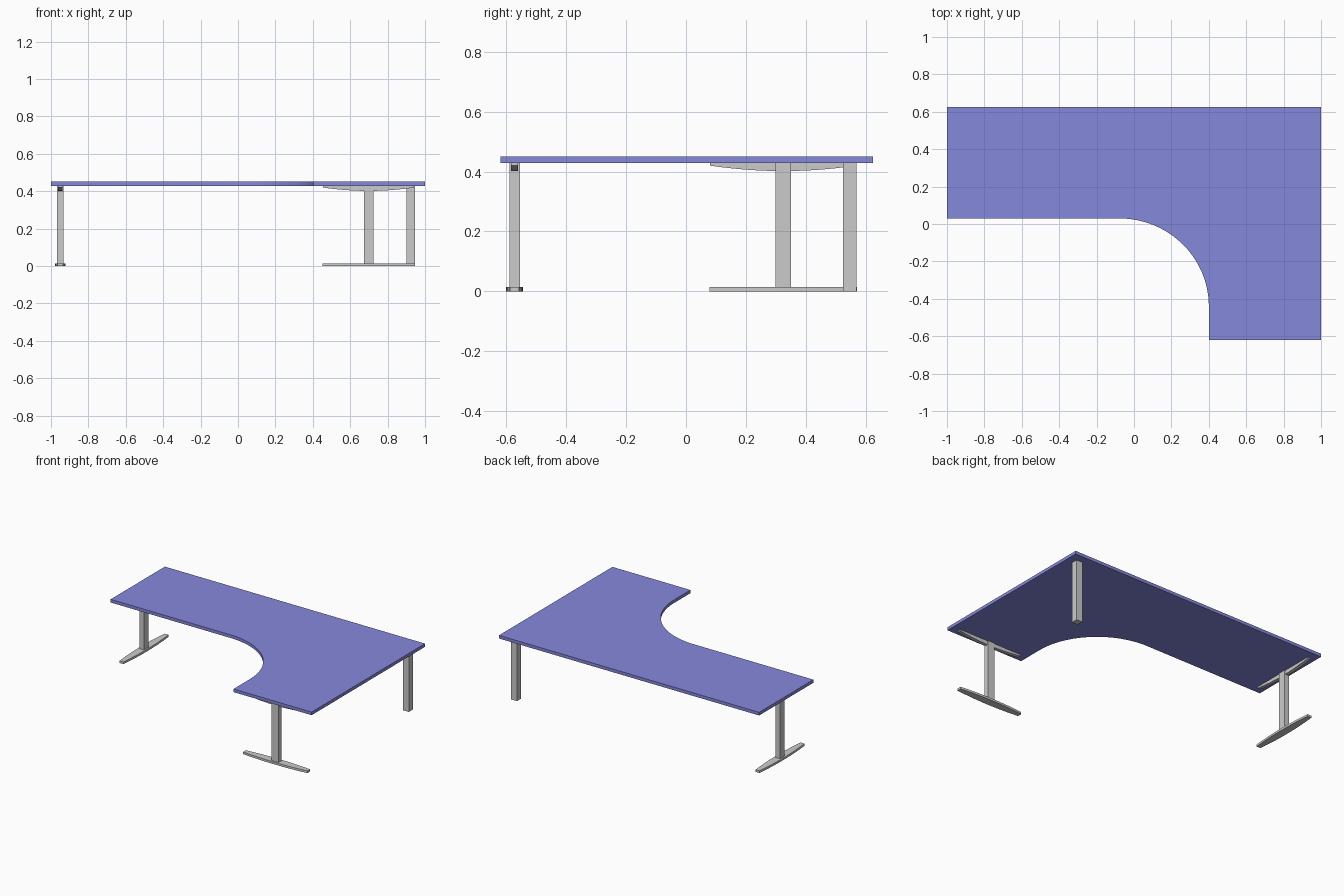
import bpy, bmesh, math
from mathutils import Matrix, Vector

if "Cube" in bpy.data.objects:
    bpy.data.objects.remove(bpy.data.objects["Cube"])


def prism(name, outline, depth, matrix=None):
    """Extrude a 2D outline along local z, then place it."""
    bm = bmesh.new()
    face = bm.faces.new([bm.verts.new((x, y, 0)) for x, y in outline])
    ext = bmesh.ops.extrude_face_region(bm, geom=[face])
    verts = [v for v in ext["geom"] if isinstance(v, bmesh.types.BMVert)]
    bmesh.ops.translate(bm, verts=verts, vec=(0, 0, depth))
    bmesh.ops.recalc_face_normals(bm, faces=bm.faces)
    if matrix:
        bm.transform(matrix)
    mesh = bpy.data.meshes.new(name)
    bm.to_mesh(mesh)
    bm.free()
    obj = bpy.data.objects.new(name, mesh)
    bpy.context.collection.objects.link(obj)
    return obj


def rect(w, d):
    return [(-w / 2, -d / 2), (w / 2, -d / 2), (w / 2, d / 2), (-w / 2, d / 2)]


def bow(half, end, mid, n=16):
    """Points of a shallow bow from -half to +half."""
    return [(half * t, end + (mid - end) * (1 - t * t))
            for t in (-1 + 2 * i / n for i in range(n + 1))]


# L-shaped top with a rounded inner corner
outline = [(-1, 0.625), (-1, 0.03)]
cx, cy, rx, ry = -0.08, -0.44, 0.48, 0.47
for i in range(33):
    a = math.pi / 2 * (1 - i / 32)
    outline.append((cx + rx * math.cos(a), cy + ry * math.sin(a)))
outline += [(0.4, -0.62), (1, -0.62), (1, 0.625)]
top = prism("desk_top", outline, 0.022, Matrix.Translation((0, 0, 0.429)))
mat = bpy.data.materials.new("top_blue")
mat.diffuse_color = (0.24, 0.25, 0.72, 1)
mat.use_nodes = True
mat.node_tree.nodes["Principled BSDF"].inputs["Base Color"].default_value = mat.diffuse_color
top.data.materials.append(mat)

# Two T legs: bowed foot, column and curved bracket under the top
HALF = 0.247
stand = Matrix.Rotation(math.pi / 2, 4, 'X')
for side, x, y, turn in (("right", 0.698, -0.573, 0), ("left", -0.95, 0.325, math.pi / 2)):
    place = Matrix.Translation((x, y, 0)) @ Matrix.Rotation(turn, 4, 'Z')
    edge = bow(HALF, 0.015, 0.028)
    foot = edge + [(-px, -py) for px, py in edge]
    prism(side + "_foot", foot, 0.015, place)
    prism(side + "_column", rect(0.051, 0.035), 0.415,
          place @ Matrix.Translation((0, 0, 0.014)))
    arc = bow(HALF - 0.003, 0.420, 0.402)
    arc += [(HALF - 0.003, 0.429), (-HALF + 0.003, 0.429)]
    prism(side + "_bracket", arc, 0.024,
          place @ Matrix.Translation((0, 0.012, 0)) @ stand)

# Square post under the outer corner
prism("corner_post", rect(0.046, 0.046), 0.429, Matrix.Translation((0.923, 0.547, 0)))
